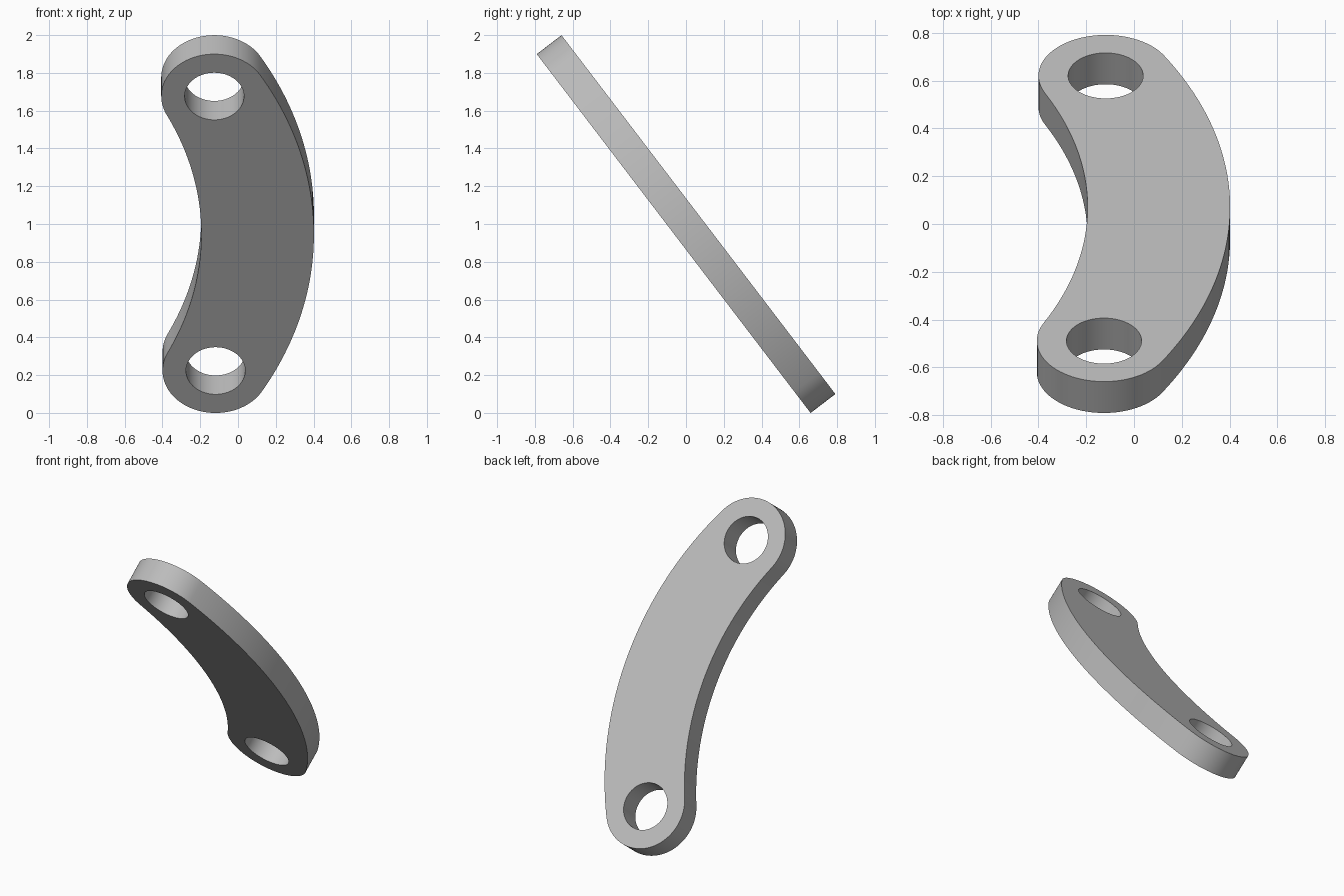
import bpy
from math import sin, cos, atan2, pi, radians
from mathutils import Matrix

if "Cube" in bpy.data.objects:
    bpy.data.objects.remove(bpy.data.objects["Cube"], do_unlink=True)

# Link dimensions, in the plane of the plate
EYE_X, EYE_Y = -0.122, 0.914      # centre of each end eye
EYE_R, HOLE_R = 0.281, 0.157
OUTER_X, INNER_X = 0.402, -0.194  # middle of the convex and concave edges
THICKNESS = 0.165


def arc(cx, cy, r, a0, a1, steps):
    return [(cx + r * cos(a0 + (a1 - a0) * i / steps),
             cy + r * sin(a0 + (a1 - a0) * i / steps)) for i in range(steps + 1)]


def tangent_radius(apex, side):
    # Radius of the edge arc through the apex that touches both eyes
    d = EYE_X - apex
    return (d * d + EYE_Y ** 2 - EYE_R ** 2) / (2 * (side * EYE_R - d))


outer_r = tangent_radius(OUTER_X, -1)
inner_r = tangent_radius(INNER_X, 1)
outer_c, inner_c = OUTER_X - outer_r, INNER_X - inner_r
outer_a = atan2(EYE_Y, EYE_X - outer_c)
inner_a = atan2(EYE_Y, EYE_X - inner_c)

# Closed outline: convex edge, upper eye, concave edge, lower eye
outline = (arc(outer_c, 0, outer_r, -outer_a, outer_a, 48)[:-1]
           + arc(EYE_X, EYE_Y, EYE_R, outer_a, pi + inner_a, 40)[:-1]
           + arc(inner_c, 0, inner_r, inner_a, -inner_a, 48)[:-1]
           + arc(EYE_X, -EYE_Y, EYE_R, pi - inner_a, 2 * pi - outer_a, 40)[:-1])
holes = [arc(EYE_X, s * EYE_Y, HOLE_R, 0, 2 * pi, 64)[:-1] for s in (1, -1)]

# Flat filled profile with two holes, extruded to the plate thickness
curve = bpy.data.curves.new("curved_link", "CURVE")
curve.dimensions = "2D"
curve.fill_mode = "BOTH"
curve.extrude = THICKNESS / 2
for loop in [outline] + holes:
    spline = curve.splines.new("POLY")
    spline.points.add(len(loop) - 1)
    for point, (x, y) in zip(spline.points, loop):
        point.co = (x, y, 0, 1)
    spline.use_cyclic_u = True

link = bpy.data.objects.new("curved_link", curve)
bpy.context.collection.objects.link(link)
bpy.ops.object.select_all(action="DESELECT")
link.select_set(True)
bpy.context.view_layer.objects.active = link
bpy.ops.object.convert(target="MESH")
link = bpy.context.object

# Weld the caps to the walls
bpy.ops.object.mode_set(mode="EDIT")
bpy.ops.mesh.select_all(action="SELECT")
bpy.ops.mesh.remove_doubles(threshold=0.0001)
bpy.ops.mesh.normals_make_consistent(inside=False)
bpy.ops.object.mode_set(mode="OBJECT")

# Lean the plate
link.matrix_world = (Matrix.Translation((0, 0, 1))
                     @ Matrix.Rotation(radians(127.35), 4, "X")
                     @ Matrix.Rotation(0.0038, 4, "Z"))
bpy.ops.object.shade_smooth_by_angle(angle=radians(30))

# Grey material
grey = bpy.data.materials.new("plain_grey")
grey.use_nodes = True
colour = (0.5, 0.5, 0.5, 1)
grey.diffuse_color = colour
grey.node_tree.nodes["Principled BSDF"].inputs["Base Color"].default_value = colour
link.data.materials.clear()
link.data.materials.append(grey)
